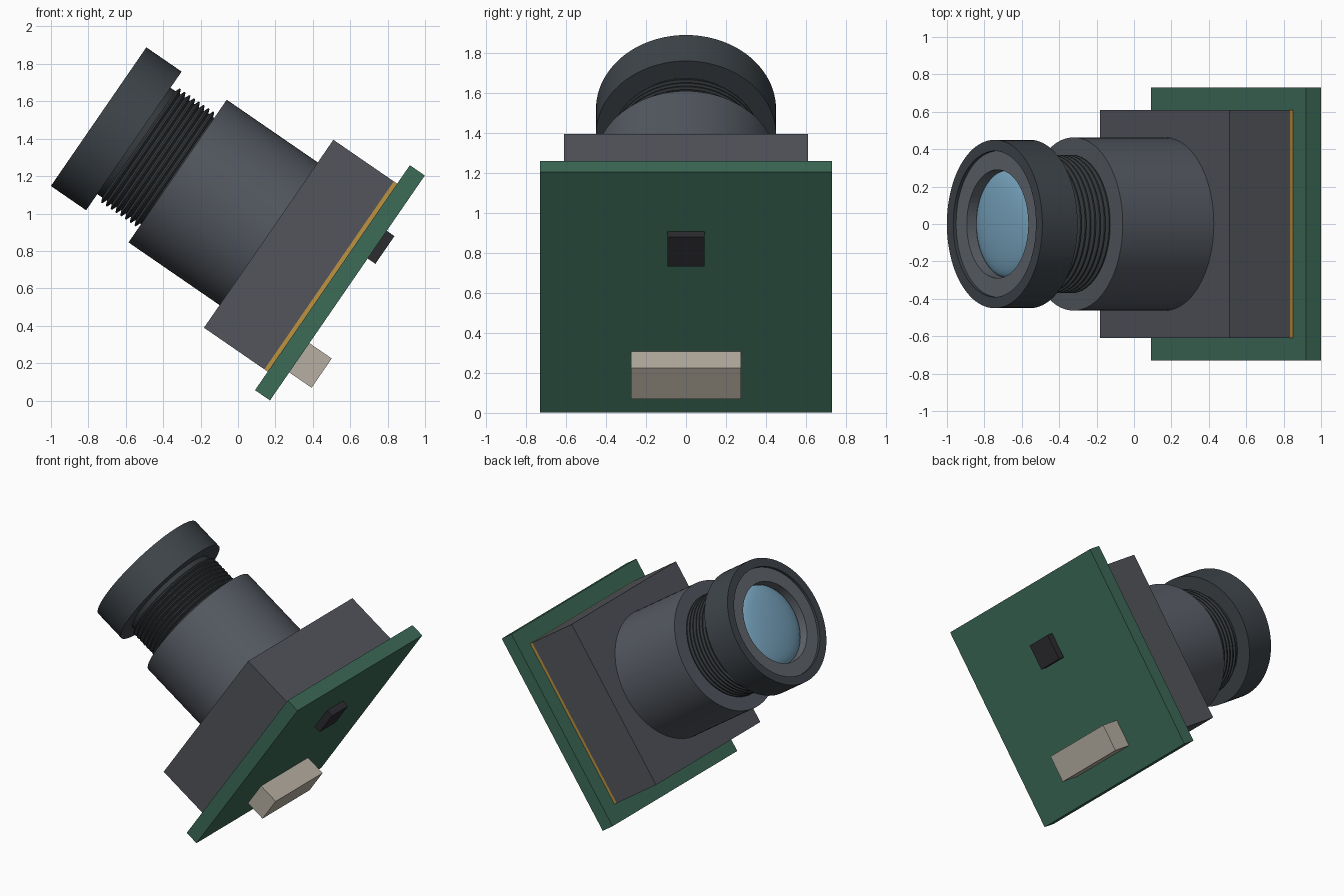
import bpy, bmesh, math
from mathutils import Matrix

if "Cube" in bpy.data.objects:
    bpy.data.objects.remove(bpy.data.objects["Cube"])

# Local frame: x runs up the board, z is the optical axis, origin on the board's front face
FRAME = Matrix.Translation((0.505, 0, 0.657)) @ Matrix.Rotation(math.radians(-55.45), 4, 'Y')


def material(name, rgb):
    m = bpy.data.materials.new(name)
    m.diffuse_color = (*rgb, 1)
    m.use_nodes = True
    m.node_tree.nodes["Principled BSDF"].inputs["Base Color"].default_value = m.diffuse_color
    return m


GREEN = material("board_green", (0.045, 0.145, 0.095))
GOLD = material("gasket_gold", (0.52, 0.29, 0.05))
GREY = material("housing_grey", (0.085, 0.09, 0.105))
BARREL = material("barrel_grey", (0.09, 0.10, 0.12))
DARK = material("lens_dark", (0.05, 0.06, 0.07))
THREAD = material("thread_dark", (0.04, 0.045, 0.05))
RING = material("ring_grey", (0.12, 0.135, 0.155))
GLASS = material("glass_blue", (0.19, 0.38, 0.53))
CHIP = material("chip_black", (0.025, 0.025, 0.03))
TAN = material("connector_tan", (0.47, 0.43, 0.36))


def finish(name, bm, mat):
    bmesh.ops.recalc_face_normals(bm, faces=bm.faces)
    me = bpy.data.meshes.new(name)
    bm.to_mesh(me)
    bm.free()
    me.materials.append(mat)
    ob = bpy.data.objects.new(name, me)
    ob.matrix_world = FRAME
    bpy.context.collection.objects.link(ob)
    return ob


def box(name, x, sx, sy, z0, z1, mat):
    bm = bmesh.new()
    m = Matrix.Translation((x, 0, (z0 + z1) / 2)) @ Matrix.Diagonal((sx, sy, z1 - z0, 1))
    bmesh.ops.create_cube(bm, size=1, matrix=m)
    return finish(name, bm, mat)


def lathe(name, profile, mat, closed=False, steps=96):
    """Spin a (radius, z) profile about the optical axis."""
    bm = bmesh.new()
    vs = [bm.verts.new((r, 0, z)) for r, z in profile]
    edges = [bm.edges.new(p) for p in zip(vs, vs[1:])]
    if closed:
        edges.append(bm.edges.new((vs[-1], vs[0])))
    bmesh.ops.spin(bm, geom=vs + edges, cent=(0, 0, 0), axis=(0, 0, 1),
                   angle=2 * math.pi, steps=steps, use_merge=True)
    bmesh.ops.remove_doubles(bm, verts=bm.verts, dist=1e-5)
    ob = finish(name, bm, mat)
    bpy.ops.object.select_all(action='DESELECT')
    ob.select_set(True)
    bpy.context.view_layer.objects.active = ob
    bpy.ops.object.shade_smooth_by_angle(angle=math.radians(30))
    return ob


# Board, gasket, square housing and rear components
box("circuit_board", 0, 1.46, 1.46, -0.097, 0, GREEN)
box("gasket", 0, 1.22, 1.22, 0, 0.022, GOLD)
box("sensor_housing", 0, 1.22, 1.22, 0.022, 0.414, GREY)
box("rear_chip", 0.281, 0.18, 0.186, -0.147, -0.097, CHIP)
box("rear_connector", -0.453, 0.19, 0.55, -0.242, -0.097, TAN)

# Lens holder
lathe("lens_holder", [(0, 0.414), (0.463, 0.414), (0.463, 1.005), (0, 1.005)], BARREL)

# Threaded neck with repeated ridges
neck = [(0, 1.005), (0.345, 1.005)]
pitch = 0.031
for i in range(8):
    z = 1.012 + i * pitch
    neck += [(0.345, z), (0.37, z + 0.010), (0.37, z + 0.018), (0.345, z + 0.028)]
lathe("threaded_neck", neck + [(0.345, 1.289), (0, 1.289)], THREAD)

# Lens head with a recessed front
lathe("lens_head", [(0, 1.289), (0.45, 1.289), (0.45, 1.518), (0.39, 1.518),
                    (0.39, 1.40), (0, 1.40)], DARK)
lathe("retaining_ring", [(0.39, 1.40), (0.39, 1.499), (0.29, 1.499), (0.29, 1.40)],
      RING, closed=True)

# Gently domed front glass
R, H, Z = 0.288, 0.06, 1.43
dome = [(R * math.sin(t), Z + H * math.cos(t)) for t in
        (i * math.pi / 24 for i in range(13))]
lathe("front_glass", dome + [(R, 1.40), (0, 1.40)], GLASS)
